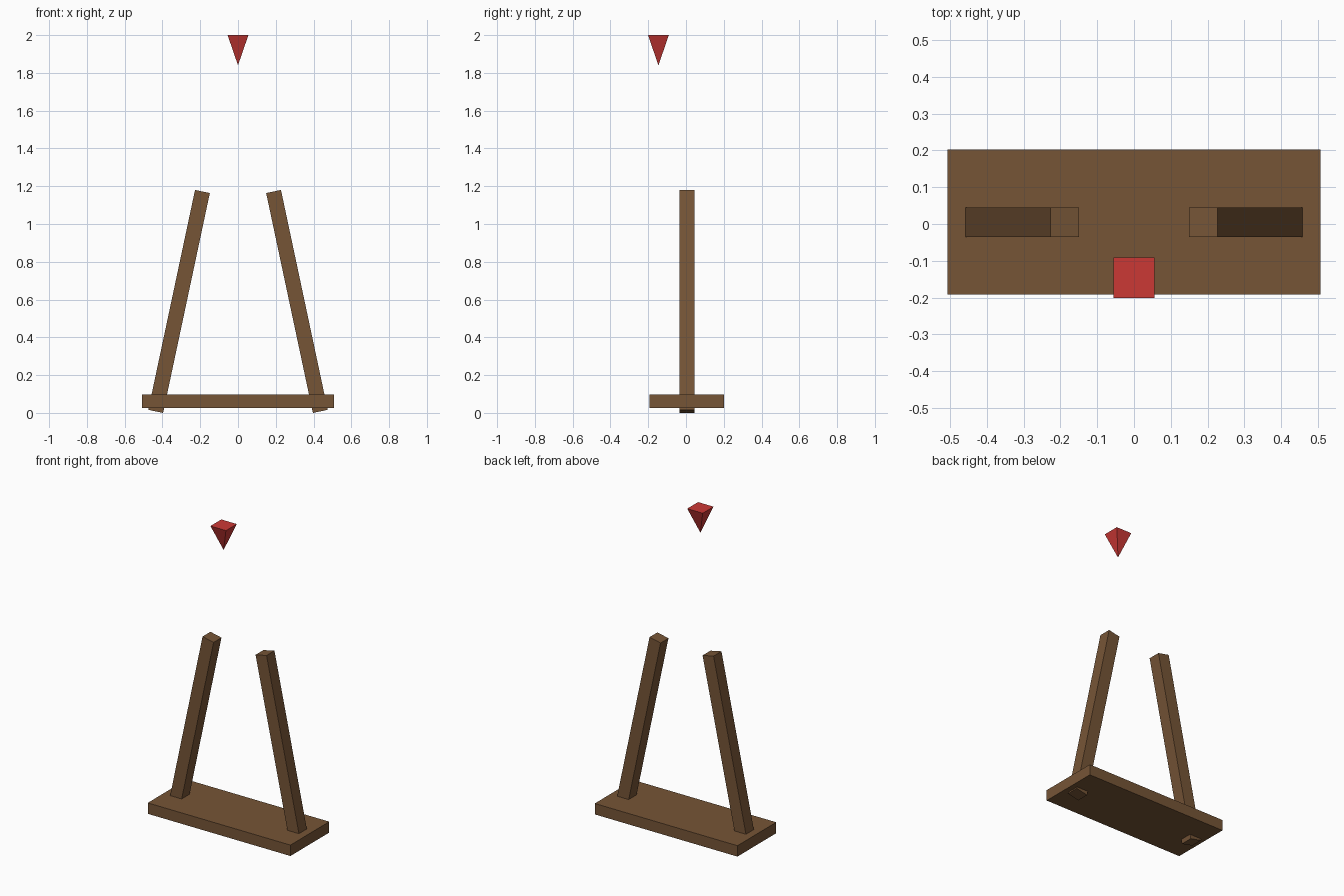
import bpy, math

if "Cube" in bpy.data.objects:
    bpy.data.objects.remove(bpy.data.objects["Cube"], do_unlink=True)


def make_material(name, rgb):
    mat = bpy.data.materials.new(name)
    mat.use_nodes = True
    mat.diffuse_color = (*rgb, 1)
    mat.node_tree.nodes["Principled BSDF"].inputs["Base Color"].default_value = (*rgb, 1)
    return mat


wood = make_material("brown_wood", (0.18, 0.09, 0.037))
red = make_material("red", (0.6, 0.04, 0.036))


def box(name, size, location, tilt=0.0):
    bpy.ops.mesh.primitive_cube_add(size=1, location=location, rotation=(0, tilt, 0))
    obj = bpy.context.object
    obj.name = name
    obj.scale = size
    obj.data.materials.append(wood)
    return obj


# Base board
CENTRE_Y = 0.005
box("base_board", (1.014, 0.394, 0.07), (0, CENTRE_Y, 0.062))

# Two posts leaning inward, poking slightly through the board
for side, label in ((1, "left"), (-1, "right")):
    box(label + "_post", (0.08, 0.08, 1.19),
        (side * 0.312, CENTRE_Y, 0.59), -side * math.radians(12))

# Floating pointer: a square pyramid with its tip down
bpy.ops.mesh.primitive_cone_add(vertices=4, radius1=0, radius2=0.055 * math.sqrt(2),
                                depth=0.16, location=(0, -0.146, 1.92),
                                rotation=(0, 0, math.radians(45)))
pointer = bpy.context.object
pointer.name = "pointer"
pointer.data.materials.append(red)
